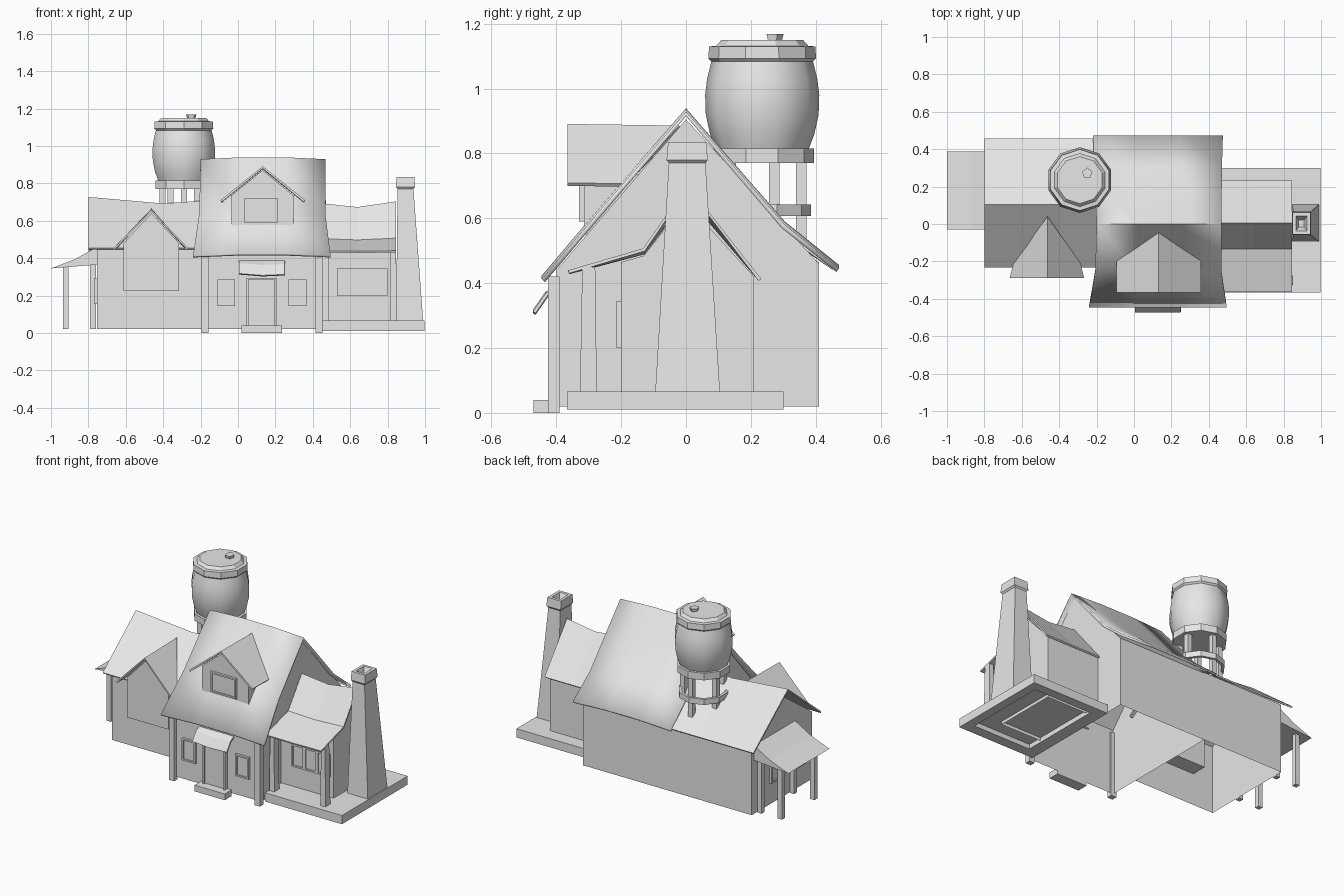
import bpy, bmesh, math
from mathutils import Vector

cube = bpy.data.objects.get("Cube")
if cube:
    bpy.data.objects.remove(cube, do_unlink=True)

grey = bpy.data.materials.new("plain_grey")
grey.diffuse_color = (0.8, 0.8, 0.8, 1)
grey.use_nodes = True
grey.node_tree.nodes["Principled BSDF"].inputs["Base Color"].default_value = (0.8, 0.8, 0.8, 1)


def finish(name, bm, smooth=None, thick=0):
    bmesh.ops.recalc_face_normals(bm, faces=bm.faces)
    me = bpy.data.meshes.new(name)
    bm.to_mesh(me)
    bm.free()
    ob = bpy.data.objects.new(name, me)
    bpy.context.collection.objects.link(ob)
    me.materials.append(grey)
    if thick:
        mod = ob.modifiers.new("thickness", 'SOLIDIFY')
        mod.thickness = thick
        mod.offset = 0
    if smooth:
        bpy.ops.object.select_all(action='DESELECT')
        ob.select_set(True)
        bpy.context.view_layer.objects.active = ob
        bpy.ops.object.shade_smooth_by_angle(angle=math.radians(smooth))
    return ob


def loft(name, rows, closed=False, caps=False, **kw):
    """Skin a list of equally long point rows."""
    bm = bmesh.new()
    vs = [[bm.verts.new(p) for p in row] for row in rows]
    n = len(rows[0])
    for a, b in zip(vs, vs[1:]):
        for i in range(n if closed else n - 1):
            j = (i + 1) % n
            bm.faces.new((a[i], a[j], b[j], b[i]))
    if caps:
        bm.faces.new(vs[0])
        bm.faces.new(vs[-1])
    return finish(name, bm, **kw)


def rect(z, x0, x1, y0, y1):
    return [(x0, y0, z), (x1, y0, z), (x1, y1, z), (x0, y1, z)]


def box(name, x0, x1, y0, y1, z0, z1):
    return loft(name, [rect(z0, x0, x1, y0, y1), rect(z1, x0, x1, y0, y1)], True, True)


def walls(name, x0, x1, profile):
    """Gabled shell, open below; the profile runs from back foot to front foot."""
    bm = bmesh.new()
    a, b = [[bm.verts.new((x, y, z)) for y, z in profile] for x in (x0, x1)]
    for i in range(len(a) - 1):
        bm.faces.new((a[i], a[i + 1], b[i + 1], b[i]))
    bm.faces.new(a)
    bm.faces.new(b)
    return finish(name, bm)


def roof(name, stations, profile, **kw):
    """Sagging roof: each station is an x position and a drop of the ridge."""
    top = max(z for y, z in profile)
    low = min(z for y, z in profile)
    rows = [[(x, y, z - sag * (z - low) / (top - low)) for y, z in profile] for x, sag in stations]
    return loft(name, rows, **kw)


def panel(name, axis, face, side, u0, u1, z0, z1, depth=0.015):
    """Framed plate with a sunken middle; side is the outward sign along the axis."""
    def ring(d, m):
        pts = [(u0 + m, z0 + m), (u1 - m, z0 + m), (u1 - m, z1 - m), (u0 + m, z1 - m)]
        f = face + side * d
        return [(f, u, z) if axis == 'x' else (u, f, z) for u, z in pts]
    rows = [ring(0, 0), ring(depth, 0), ring(depth, 0.01), ring(depth * 0.5, 0.01)]
    return loft(name, rows, True, True)


def lathe(name, centre, profile, sides, turn=math.pi / 2, **kw):
    rows = [[(centre[0] + r * math.cos(turn + math.tau * i / sides),
              centre[1] + r * math.sin(turn + math.tau * i / sides), z)
             for i in range(sides)] for r, z in profile]
    return loft(name, rows, True, **kw)


# Main house
walls("main_walls", -0.18, 0.445,
      [(0.41, 0.02), (0.41, 0.46), (0, 0.905), (-0.4, 0.44), (-0.4, 0.02)])
edges = [(0.468, 0.44, -0.22, 0.475), (0.3, 0.575, -0.21, 0.47), (0, 0.922, -0.2, 0.467),
         (-0.25, 0.632, -0.207, 0.467), (-0.44, 0.408, -0.24, 0.495)]
loft("main_roof", [[(x0 + (x1 - x0) * t, y, z + 0.012 * math.sin(math.pi * t))
                    for t in (0, 0.33, 0.67, 1)] for y, z, x0, x1 in edges],
     thick=0.014, smooth=35)
for side, x in (("right", -0.195), ("left", 0.415)):
    box(side + "_corner_post", x, x + 0.038, -0.425, -0.39, 0, 0.42)
panel("front_door", 'y', -0.4, -1, 0.045, 0.205, 0.03, 0.295, 0.026)
for side, x in (("right", -0.11), ("left", 0.27)):
    panel(side + "_front_window", 'y', -0.4, -1, x, x + 0.095, 0.145, 0.285)
box("door_step", 0.02, 0.235, -0.47, -0.4, 0, 0.04)
loft("door_canopy", [[(x, -0.395, 0.385), (x, -0.43, 0.36 + d), (x, -0.468, 0.305 + d)]
                     for x, d in ((0.005, 0.01), (0.13, 0), (0.25, 0.005))], thick=0.01)


def gable_bay(name, x0, x1, y0, y1, z0, z1, peak):
    m = (x0 + x1) / 2
    out = [(x0, z0), (x0, z1), (m, peak), (x1, z1), (x1, z0)]
    return loft(name, [[(x, y, z) for x, z in out] for y in (y0, y1)], True, True)


# Dormer on the main roof
gable_bay("dormer_walls", -0.035, 0.297, -0.315, -0.1, 0.55, 0.735, 0.87)
loft("dormer_roof", [[(-0.09, -0.365, 0.705), (0.132, -0.365, 0.885), (0.355, -0.365, 0.705)],
                     [(-0.09, -0.19, 0.702), (0.132, -0.02, 0.88), (0.355, -0.19, 0.702)]],
     thick=0.012)
panel("dormer_window", 'y', -0.315, -1, 0.035, 0.215, 0.59, 0.72)

# Left-hand wing with front bay
walls("long_wing_walls", -0.755, -0.18,
      [(0.41, 0.02), (0.41, 0.465), (0.105, 0.672), (-0.2, 0.455), (-0.2, 0.02)])
roof("long_wing_roof", [(-0.8, 0), (-0.4, 0.035), (-0.16, 0.018)],
     [(0.455, 0.445), (0.105, 0.722), (-0.23, 0.45)], thick=0.01)
gable_bay("bay_walls", -0.612, -0.315, -0.255, -0.1, 0.225, 0.48, 0.64)
loft("bay_roof", [[(-0.662, -0.29, 0.45), (-0.463, -0.29, 0.655), (-0.27, -0.29, 0.45)],
                  [(-0.64, -0.21, 0.466), (-0.463, 0.04, 0.66), (-0.29, -0.21, 0.466)]],
     thick=0.01)

# Side porch
loft("side_porch_roof", [[(-0.755, y, 0.46), (-0.87, y, 0.395), (-1, y, 0.345), (-0.755, y, 0.365)]
                         for y in (-0.03, 0.388)], True, True)
for side, y in (("front", 0.0), ("back", 0.33)):
    box(side + "_porch_outer_post", -0.935, -0.905, y, y + 0.03, 0.02, 0.355)
    box(side + "_porch_inner_post", -0.79, -0.76, y, y + 0.03, 0.02, 0.37)
for side, y in (("front", -0.12), ("back", 0.13)):
    panel(side + "_side_window", 'x', -0.755, -1, y, y + 0.1, 0.155, 0.29)

# Right-hand wing with veranda
walls("small_wing_walls", 0.44, 0.82,
      [(0.21, 0.02), (0.21, 0.42), (0, 0.65), (-0.13, 0.485), (-0.2, 0.465), (-0.2, 0.02)])
roof("small_wing_roof", [(0.45, 0.01), (0.64, 0.03), (0.845, 0)],
     [(0.228, 0.41), (0.005, 0.698), (-0.13, 0.503), (-0.362, 0.435)], thick=0.01)
for i in range(3):
    x = 0.53 + i * 0.09
    panel("veranda_window_%d" % (i + 1), 'y', -0.2, -1, x, x + 0.09, 0.2, 0.345)
for side, x in (("inner", 0.452), ("outer", 0.815)):
    loft(side + "_veranda_post", [rect(0.06, x, x + 0.035, -0.327, -0.275),
                                  rect(0.45, x, x + 0.03, -0.32, -0.28)], True, True)

# Raised slab, hollow underneath
loft("veranda_slab", [rect(0.04, 0.53, 0.94, -0.3, 0.24), rect(0.01, 0.53, 0.94, -0.3, 0.24),
                      rect(0.01, 0.45, 0.997, -0.367, 0.3), rect(0.066, 0.45, 0.997, -0.367, 0.3)],
     True, True)

# Chimney with sunken flue
loft("chimney", [rect(0.06, 0.845, 0.99, -0.095, 0.105), rect(0.77, 0.853, 0.938, -0.053, 0.06),
                 rect(0.78, 0.845, 0.947, -0.06, 0.067), rect(0.835, 0.847, 0.943, -0.055, 0.062),
                 rect(0.835, 0.865, 0.925, -0.037, 0.044), rect(0.79, 0.88, 0.91, -0.015, 0.022)],
     True, True)

# Water tank on legs
tank = (-0.29, 0.235)
lathe("tank_platform", tank, [(0.16, 0.77), (0.16, 0.815)], 10, caps=True)
lathe("tank_barrel", tank, [(0.142, 0.81), (0.161, 0.86), (0.174, 0.92), (0.176, 0.98),
                            (0.17, 1.03), (0.155, 1.09)], 10, caps=True, smooth=40)
lathe("tank_rim", tank, [(0.153, 1.08), (0.166, 1.093), (0.164, 1.13), (0.142, 1.132),
                         (0.126, 1.15)], 10, caps=True)
lathe("tank_knob", (-0.25, 0.272), [(0.023, 1.145), (0.029, 1.168)], 5, caps=True)
lathe("leg_brace", tank, [(0.15, 0.607), (0.15, 0.643), (0.132, 0.643), (0.132, 0.607),
                          (0.15, 0.607)], 10)
for i in range(5):
    a = math.pi / 2 + math.tau * i / 5
    p = Vector(tank) + 0.12 * Vector((math.cos(a), math.sin(a)))
    box("tank_leg_%d" % (i + 1), p.x - 0.016, p.x + 0.016, p.y - 0.016, p.y + 0.016, 0.5, 0.78)
